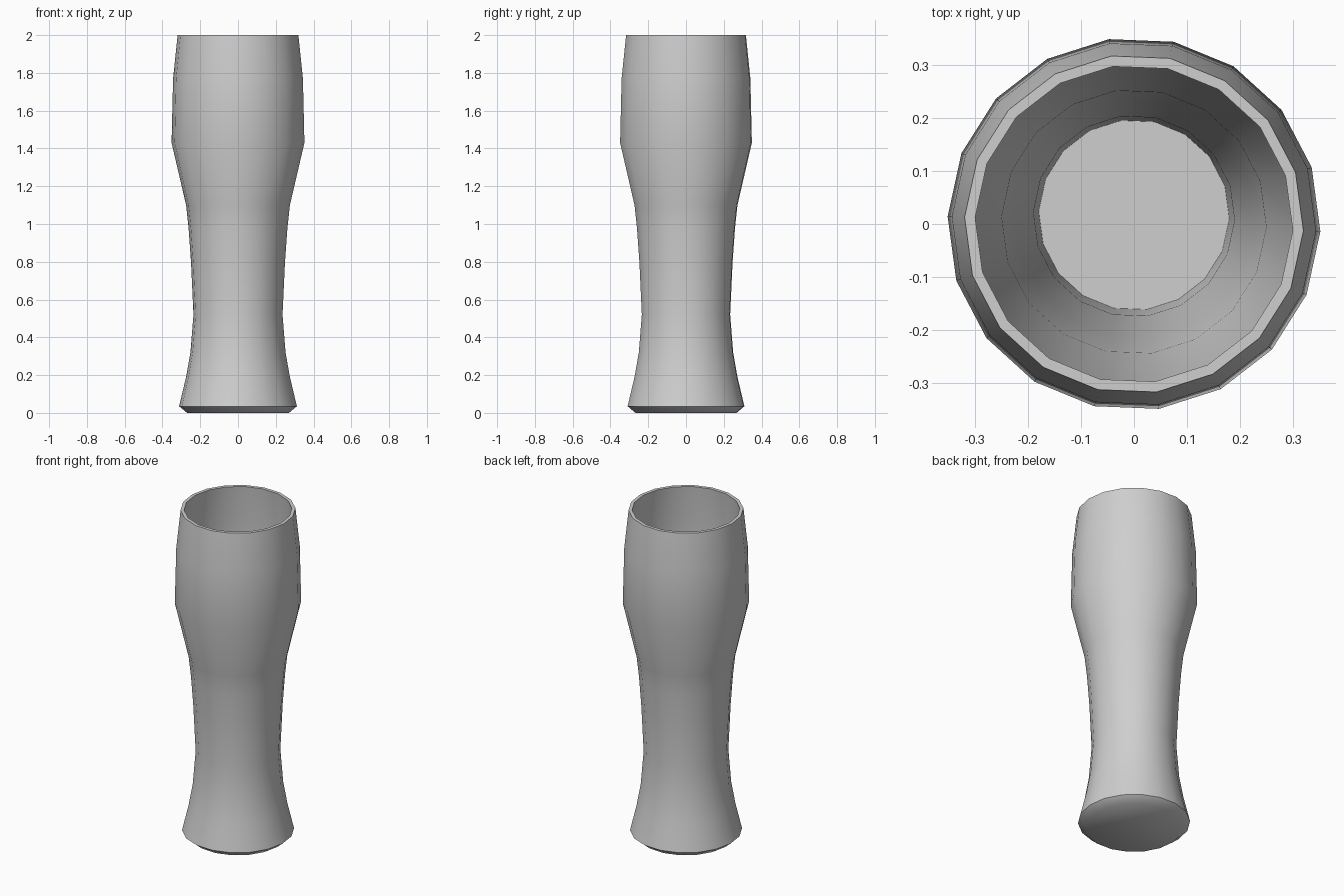
import bpy, bmesh, math

cube = bpy.data.objects.get("Cube")
if cube:
    bpy.data.objects.remove(cube, do_unlink=True)

SIDES = 18
TURN = math.radians(-2.3)

# Profiles as (radius, height, shift in y)
OUTER = [(0.27, 0, 0), (0.312, 0.035, 0), (0.275, 0.19, 0), (0.252, 0.32, 0),
         (0.236, 0.52, 0), (0.249, 0.8, 0), (0.262, 0.98, 0), (0.275, 1.1, 0),
         (0.352, 1.43, 0), (0.344, 1.77, 0), (0.32, 2.0, 0)]
INNER = [(0.3, 2.0, 0), (0.322, 1.77, 0), (0.327, 1.43, 0), (0.25, 1.1, 0.004),
         (0.225, 0.8, 0.01), (0.19, 0.52, 0.015), (0.18, 0.3, 0.017)]

# Plain grey
grey = bpy.data.materials.new("light_grey")
grey.use_nodes = True
colour = (0.62, 0.62, 0.62, 1)
grey.diffuse_color = colour
grey.node_tree.nodes["Principled BSDF"].inputs["Base Color"].default_value = colour

# Drinking glass: outer wall, rim and inner wall lofted in one surface
bm = bmesh.new()
rings = []
for r, z, dy in OUTER + INNER:
    angles = [TURN + math.tau * i / SIDES for i in range(SIDES)]
    rings.append([bm.verts.new((r * math.cos(a), r * math.sin(a) + dy, z))
                  for a in angles])
for low, high in zip(rings, rings[1:]):
    for i in range(SIDES):
        j = (i + 1) % SIDES
        bm.faces.new((low[i], low[j], high[j], high[i]))

# Base underside and inner floor
bm.faces.new(rings[0][::-1])
bm.faces.new(rings[-1])
bmesh.ops.recalc_face_normals(bm, faces=bm.faces)

mesh = bpy.data.meshes.new("drinking_glass")
bm.to_mesh(mesh)
bm.free()
mesh.materials.append(grey)
glass = bpy.data.objects.new("drinking_glass", mesh)
bpy.context.collection.objects.link(glass)

# Smooth walls with crisp rim, floor and foot edges
bpy.ops.object.select_all(action="DESELECT")
glass.select_set(True)
bpy.context.view_layer.objects.active = glass
bpy.ops.object.shade_smooth_by_angle(angle=math.radians(45))
